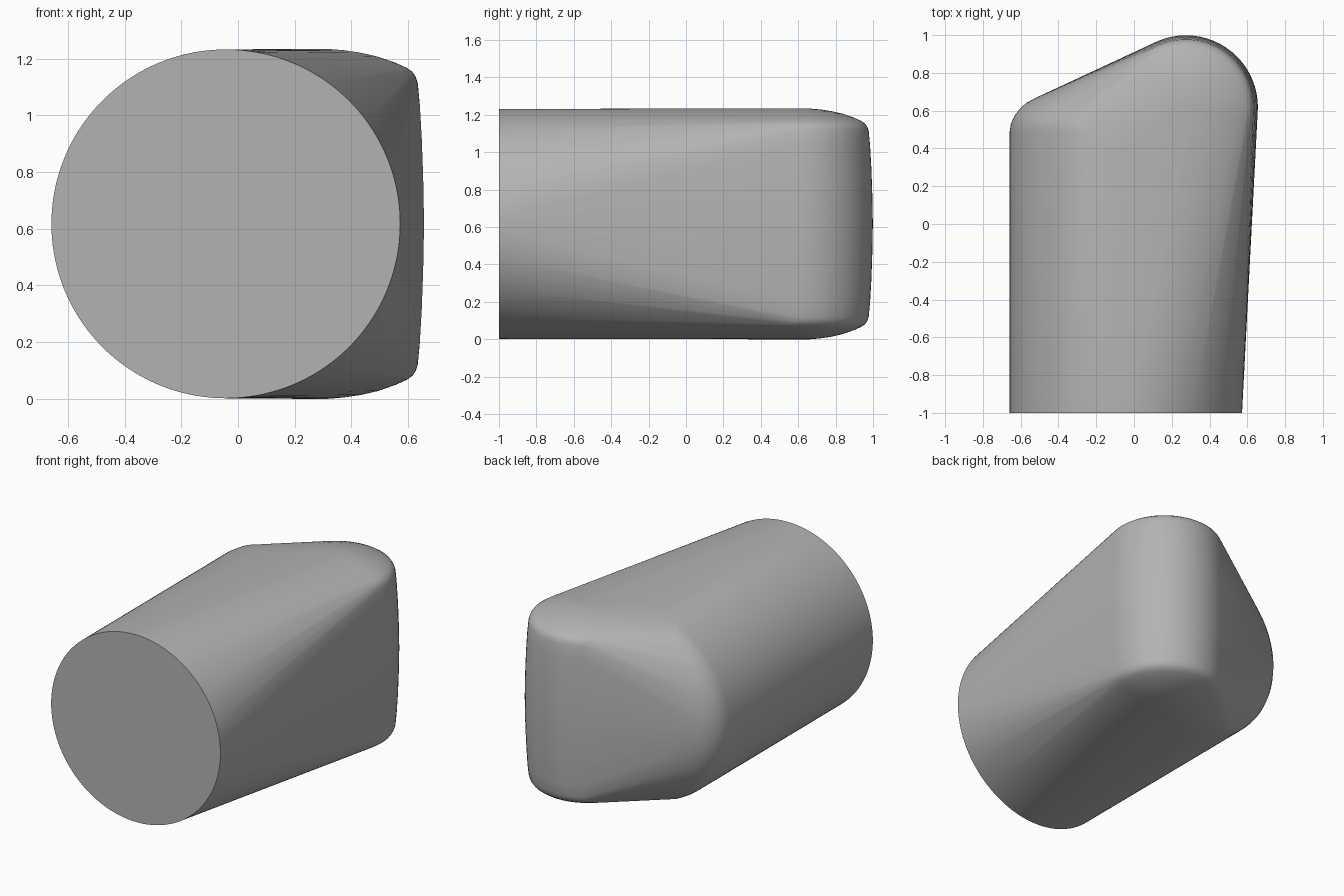
import bpy, bmesh, math

if "Cube" in bpy.data.objects:
    bpy.data.objects.remove(bpy.data.objects["Cube"], do_unlink=True)

MID_Z = 0.617
BARREL_X, BARREL_R = -0.043, 0.615
POST_X, POST_Y = 0.275, 0.618

grey = bpy.data.materials.new("plain grey")
grey.diffuse_color = (0.45, 0.45, 0.45, 1)
grey.use_nodes = True
bsdf = grey.node_tree.nodes["Principled BSDF"]
bsdf.inputs["Base Color"].default_value = (0.45, 0.45, 0.45, 1)
bsdf.inputs["Roughness"].default_value = 0.6

bm = bmesh.new()


def barrel_arc(radius, y, start, end, steps):
    """Arc in the xz plane; angle 0 points to -x."""
    for i in range(steps + 1):
        t = math.radians(start + (end - start) * i / steps)
        bm.verts.new((BARREL_X - radius * math.cos(t), y, MID_Z + radius * math.sin(t)))


# Round flat front end
barrel_arc(BARREL_R, -1.0, -180, 177.5, 143)

# Rounded rim at the short side of the slanted back
for radius, y in ((0.615, 0.49), (0.609, 0.53), (0.59, 0.573),
                  (0.56, 0.612), (0.525, 0.642), (0.49, 0.662)):
    barrel_arc(radius, y, -65, 65, 52)
for sign in (-1, 1):
    for angle, y in ((70, 0.465), (76, 0.42), (82, 0.36)):
        barrel_arc(BARREL_R, y, sign * angle, sign * angle, 1)

# Upright domed post at the back: (radius, height above or below the middle)
profile = ((0.04, 0.617), (0.10, 0.612), (0.16, 0.603), (0.22, 0.589),
           (0.28, 0.568), (0.32, 0.550), (0.34, 0.536), (0.352, 0.518),
           (0.359, 0.495), (0.366, 0.42), (0.373, 0.30), (0.378, 0.16), (0.381, 0.0))
for radius, h in profile:
    for i in range(64):
        a = math.tau * i / 64
        for z in {h, -h}:
            bm.verts.new((POST_X + radius * math.cos(a),
                          POST_Y + radius * math.sin(a), MID_Z + z))

# Tight skin around all the sections
bmesh.ops.remove_doubles(bm, verts=bm.verts[:], dist=0.0005)
hull = bmesh.ops.convex_hull(bm, input=bm.verts[:])
unused = {g for g in hull["geom_interior"] + hull["geom_unused"]
          if isinstance(g, bmesh.types.BMVert)}
bmesh.ops.delete(bm, geom=list(unused), context='VERTS')

# Merge the front disc into one flat face
cap = [f for f in bm.faces if all(v.co.y < -0.999 for v in f.verts)]
bmesh.ops.dissolve_faces(bm, faces=cap)
bmesh.ops.recalc_face_normals(bm, faces=bm.faces[:])

mesh = bpy.data.meshes.new("rounded_body")
bm.to_mesh(mesh)
bm.free()
mesh.materials.append(grey)
body = bpy.data.objects.new("rounded_body", mesh)
bpy.context.collection.objects.link(body)

bpy.ops.object.select_all(action='DESELECT')
body.select_set(True)
bpy.context.view_layer.objects.active = body
bpy.ops.object.shade_smooth_by_angle(angle=math.radians(40))
